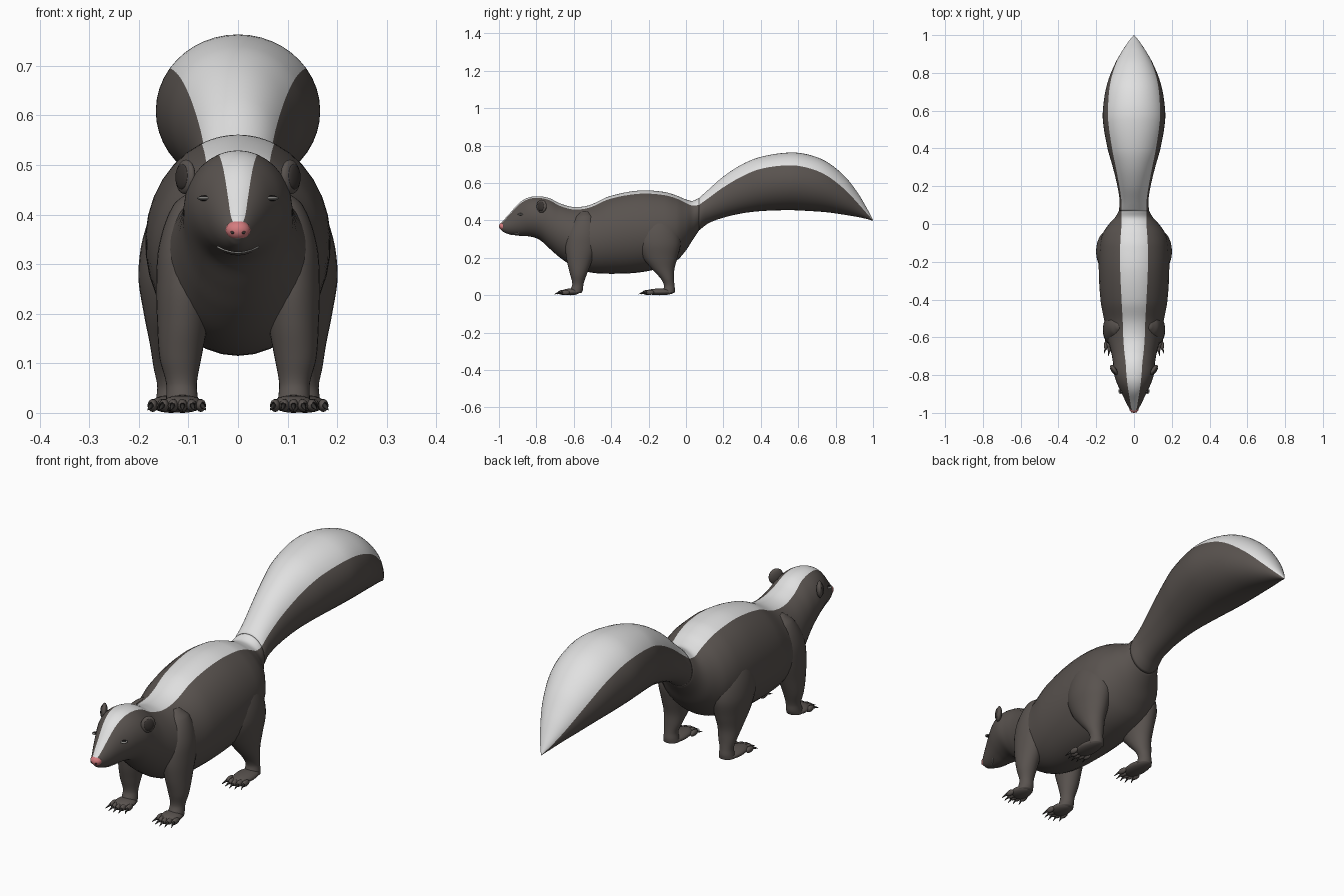
import bpy, bmesh, math
from mathutils import Vector, Matrix
from mathutils.bvhtree import BVHTree

if "Cube" in bpy.data.objects:
    bpy.data.objects.remove(bpy.data.objects["Cube"])


def material(name, rgb):
    m = bpy.data.materials.new(name)
    m.diffuse_color = (*rgb, 1)
    m.use_nodes = True
    m.node_tree.nodes["Principled BSDF"].inputs["Base Color"].default_value = m.diffuse_color
    return m


FUR = material("dark fur", (0.10, 0.086, 0.078))
WHITE = material("white stripe", (0.75, 0.75, 0.75))
PINK = material("pink nose", (0.66, 0.20, 0.21))
BLACK = material("black", (0.012, 0.011, 0.011))
INNER = material("inner ear", (0.04, 0.034, 0.031))
CLAW = material("claw", (0.035, 0.032, 0.03))
RIM = material("eye rim", (0.42, 0.41, 0.39))


def part(name, bm, mats, mirror=False):
    bmesh.ops.recalc_face_normals(bm, faces=bm.faces)
    me = bpy.data.meshes.new(name)
    bm.to_mesh(me)
    bm.free()
    for m in mats:
        me.materials.append(m)
    for p in me.polygons:
        p.use_smooth = True
    ob = bpy.data.objects.new(name, me)
    bpy.context.collection.objects.link(ob)
    if mirror:
        ob.modifiers.new("mirror", 'MIRROR').use_mirror_merge = False
    return ob


def ball(bm, centre, radii, rot=Matrix(), seg=20):
    mat = Matrix.Translation(centre) @ rot @ Matrix.Diagonal((*radii, 1))
    bmesh.ops.create_uvsphere(bm, u_segments=seg, v_segments=seg // 2 + 2, radius=1, matrix=mat)


def sample(keys, steps):
    """Smooth interpolation of key rows over their first column."""
    n = len(keys)

    def slope(i, c):
        a, b = keys[max(i - 1, 0)], keys[min(i + 1, n - 1)]
        return (b[c] - a[c]) / (b[0] - a[0])
    rows = []
    for i in range(n - 1):
        a, b = keys[i], keys[i + 1]
        h = b[0] - a[0]
        for k in range(steps + (i == n - 2)):
            t = k / steps
            row = [a[0] + h * t]
            for c in range(1, len(a)):
                row.append((2*t**3 - 3*t*t + 1) * a[c] + (t**3 - 2*t*t + t) * h * slope(i, c)
                           + (3*t*t - 2*t**3) * b[c] + (t**3 - t*t) * h * slope(i + 1, c))
            rows.append(row)
    return rows


def loft(rings, stripe_faces=0):
    bm = bmesh.new()
    vs = [[bm.verts.new(p) for p in r] for r in rings]
    n = len(vs[0])
    for a, b in zip(vs, vs[1:]):
        for j in range(n):
            f = bm.faces.new((a[j], a[(j + 1) % n], b[(j + 1) % n], b[j]))
            f.material_index = 1 if j < stripe_faces else 0
    bm.faces.new(vs[0])
    bm.faces.new(vs[-1])
    return bm


TOP, REST = 14, 30


def trunk_ring(row):
    """Upright oval; its first TOP faces span the stripe."""
    y, top, bot, hw, ratio = row
    th = math.asin(max(0, min(1, ratio)))
    angles = [-th + 2 * th * k / TOP for k in range(TOP)]
    angles += [th + (2 * math.pi - 2 * th) * k / REST for k in range(REST)]
    zc, hh = (top + bot) / 2, (top - bot) / 2
    return [(hw * math.sin(a), y, zc + hh * math.cos(a)) for a in angles]


# Head and body: y, top z, bottom z, half width, stripe share of the width
trunk = [
    (-0.99, 0.385, 0.352, 0.015, 0.6), (-0.975, 0.402, 0.338, 0.026, 0.55),
    (-0.945, 0.435, 0.326, 0.042, 0.46), (-0.89, 0.495, 0.318, 0.068, 0.42),
    (-0.84, 0.523, 0.315, 0.092, 0.39), (-0.785, 0.529, 0.298, 0.108, 0.38),
    (-0.73, 0.519, 0.25, 0.112, 0.4), (-0.676, 0.492, 0.203, 0.122, 0.42),
    (-0.60, 0.472, 0.152, 0.142, 0.4), (-0.516, 0.482, 0.123, 0.157, 0.38),
    (-0.41, 0.529, 0.115, 0.177, 0.37), (-0.25, 0.56, 0.122, 0.187, 0.39),
    (-0.12, 0.553, 0.15, 0.183, 0.4), (-0.05, 0.533, 0.185, 0.166, 0.42),
    (0.0, 0.512, 0.24, 0.132, 0.5), (0.035, 0.505, 0.295, 0.1, 0.66),
    (0.07, 0.52, 0.347, 0.08, 0.82)]
tail = [
    (0.07, 0.52, 0.347, 0.08, 0.82), (0.12, 0.565, 0.385, 0.076, 0.87),
    (0.2, 0.635, 0.415, 0.088, 0.88), (0.3, 0.70, 0.438, 0.112, 0.86),
    (0.4, 0.74, 0.45, 0.14, 0.83), (0.55, 0.763, 0.455, 0.165, 0.83),
    (0.65, 0.753, 0.451, 0.16, 0.85), (0.75, 0.715, 0.444, 0.14, 0.89),
    (0.85, 0.635, 0.43, 0.1, 0.95), (0.92, 0.545, 0.418, 0.06, 0.99),
    (0.97, 0.46, 0.407, 0.026, 1.0), (1.0, 0.402, 0.398, 0.001, 1.0)]
bm = loft([trunk_ring(r) for r in sample(trunk, 6)], TOP)
skin = BVHTree.FromBMesh(bm)
part("body", bm, [FUR, WHITE])
part("tail", loft([trunk_ring(r) for r in sample(tail, 6)], TOP), [FUR, WHITE])


def leg_ring(row):
    z, x, y, rx, ry = row
    return [(x + rx * math.cos(a), y + ry * math.sin(a), z)
            for a in (2 * math.pi * k / 28 for k in range(28))]


# Legs: z, centre x, centre y, half width, half depth
front_leg = [
    (0.012, 0.113, -0.592, 0.034, 0.034), (0.03, 0.113, -0.585, 0.032, 0.034),
    (0.06, 0.114, -0.578, 0.031, 0.03), (0.11, 0.116, -0.575, 0.042, 0.044),
    (0.18, 0.112, -0.57, 0.051, 0.066), (0.26, 0.108, -0.56, 0.057, 0.085),
    (0.34, 0.104, -0.55, 0.055, 0.082), (0.42, 0.09, -0.54, 0.04, 0.05),
    (0.45, 0.08, -0.54, 0.012, 0.015)]
hind_leg = [
    (0.012, 0.134, -0.095, 0.034, 0.034), (0.03, 0.134, -0.09, 0.031, 0.031),
    (0.055, 0.134, -0.09, 0.029, 0.028), (0.09, 0.132, -0.1, 0.038, 0.036),
    (0.14, 0.13, -0.122, 0.048, 0.06), (0.2, 0.128, -0.138, 0.062, 0.092),
    (0.28, 0.125, -0.145, 0.076, 0.117), (0.37, 0.115, -0.15, 0.072, 0.105),
    (0.44, 0.1, -0.155, 0.05, 0.065), (0.475, 0.09, -0.155, 0.012, 0.015)]
for name, keys in (("front", front_leg), ("hind", hind_leg)):
    part(name + "_legs", loft([leg_ring(r) for r in sample(keys, 5)]), [FUR], True)

# Feet with five toes and claws
for name, x, y, ry in (("front", 0.112, -0.618, 0.05), ("hind", 0.135, -0.14, 0.078)):
    foot, claws = bmesh.new(), bmesh.new()
    ball(foot, (x, y, 0.018), (0.042, ry, 0.018))
    for k in range(-2, 3):
        tx, ty = x + 0.0185 * k, y - ry + 0.008 + 0.004 * k * k
        ball(foot, (tx, ty, 0.015), (0.0105, 0.024, 0.013), seg=12)
        direction = Vector((0.15 * k, -1, -0.38))
        mat = (Matrix.Translation((tx + 0.003 * k, ty - 0.03, 0.011))
               @ direction.to_track_quat('Z', 'Y').to_matrix().to_4x4())
        bmesh.ops.create_cone(claws, cap_ends=True, segments=10, radius1=0.0062,
                              radius2=0.0008, depth=0.03, matrix=mat)
    part(name + "_feet", foot, [FUR], True)
    part(name + "_claws", claws, [CLAW], True)

# Ears: rounded shell with a dark inner face
normal = Vector((0.84, -0.54, 0.05)).normalized()
rot = normal.to_track_quat('Z', 'Y').to_matrix().to_4x4()
centre = Vector((0.106, -0.772, 0.476))
shell, inner = bmesh.new(), bmesh.new()
ball(shell, centre, (0.031, 0.035, 0.013), rot)
ball(inner, centre + normal * 0.008, (0.022, 0.026, 0.008), rot)
part("ears", shell, [FUR], True)
part("inner_ears", inner, [INNER], True)

# Eyes set on the head surface
hit, nrm, _, _ = skin.ray_cast(Vector((0.4, -0.885, 0.433)), Vector((-1, 0, 0)))
if nrm.x < 0:
    nrm = -nrm
rot = nrm.to_track_quat('Z', 'Y').to_matrix().to_4x4()
for name, mat, r, depth, lift in (("eye_rims", RIM, 0.0155, 0.004, 0),
                                  ("eyes", BLACK, 0.0125, 0.006, 0.001)):
    bm = bmesh.new()
    ball(bm, hit + nrm * lift, (r, r, depth), rot)
    part(name, bm, [mat], True)
bm = bmesh.new()
ball(bm, hit + nrm * 0.006 + Vector((0, -0.002, 0.004)), (0.003, 0.003, 0.002), rot, 10)
part("eye_glints", bm, [WHITE], True)

# Nose and nostrils
bm = bmesh.new()
ball(bm, (0, -0.978, 0.369), (0.025, 0.022, 0.02))
part("nose", bm, [PINK])
bm = bmesh.new()
ball(bm, (0.011, -0.9955, 0.364), (0.0045, 0.003, 0.003), seg=10)
part("nostrils", bm, [INNER], True)

# Mouth line following the muzzle
cu = bpy.data.curves.new("mouth", 'CURVE')
cu.dimensions = '3D'
cu.bevel_depth = 0.0025
pts = []
for k in range(-8, 9):
    x = 0.005 * k
    p = skin.ray_cast(Vector((x, -2, 0.324 + 0.011 * (k / 8) ** 2)), Vector((0, 1, 0)))[0]
    if p:
        pts.append(p)
sp = cu.splines.new('POLY')
sp.points.add(len(pts) - 1)
for q, p in zip(sp.points, pts):
    q.co = (*p, 1)
cu.materials.append(RIM)
bpy.context.collection.objects.link(bpy.data.objects.new("mouth", cu))
